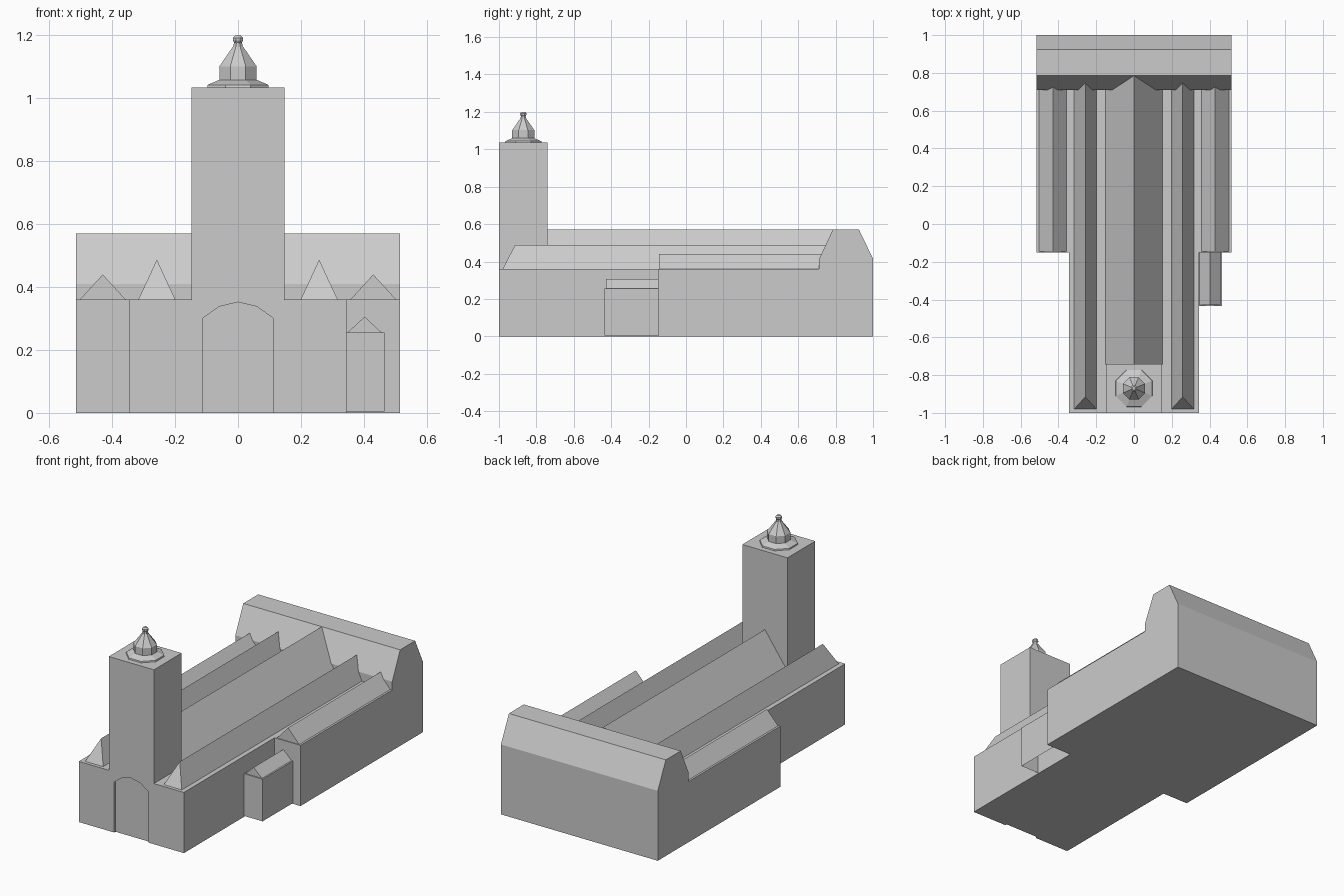
import bpy, bmesh, math
from mathutils import Vector

if "Cube" in bpy.data.objects:
    bpy.data.objects.remove(bpy.data.objects["Cube"])


def finish(name, bm):
    bmesh.ops.recalc_face_normals(bm, faces=bm.faces)
    me = bpy.data.meshes.new(name)
    bm.to_mesh(me)
    bm.free()
    ob = bpy.data.objects.new(name, me)
    bpy.context.collection.objects.link(ob)
    return ob


def extrude(name, pts, vec):
    """Solid from a planar outline swept along a vector."""
    bm = bmesh.new()
    face = bm.faces.new([bm.verts.new(p) for p in pts])
    new = bmesh.ops.extrude_face_region(bm, geom=[face], use_keep_orig=True)["geom"]
    bmesh.ops.translate(bm, vec=Vector(vec), verts=[v for v in new if isinstance(v, bmesh.types.BMVert)])
    return finish(name, bm)


def box(name, x0, x1, y0, y1, z0, z1):
    return extrude(name, [(x0, y0, z0), (x1, y0, z0), (x1, y1, z0), (x0, y1, z0)], (0, 0, z1 - z0))


def gable(name, x0, x1, y0, y1, z0, z1, hip=0.0):
    """Pitched roof along y; hip slopes the front end back."""
    xm = (x0 + x1) / 2
    ob = extrude(name, [(x0, y0, z0), (x1, y0, z0), (xm, y0, z1)], (0, y1 - y0, 0))
    for v in ob.data.vertices:
        if v.co.z > z1 - 1e-4 and v.co.y < y0 + 1e-4:
            v.co.y += hip
    return ob


def combine(target, other, operation):
    mod = target.modifiers.new("combine", "BOOLEAN")
    mod.operation, mod.object, mod.solver = operation, other, "EXACT"
    bpy.context.view_layer.objects.active = target
    bpy.ops.object.modifier_apply(modifier=mod.name)
    bpy.data.objects.remove(other)


def lathe(name, profile, sides, y):
    """Faceted stack of rings, flat side to the front."""
    bm = bmesh.new()
    rings = []
    for r, z in profile:
        rings.append([bm.verts.new((r * math.cos(a), y + r * math.sin(a), z))
                      for a in (2 * math.pi * (i + 0.5) / sides for i in range(sides))])
    for a, b in zip(rings, rings[1:]):
        for i in range(sides):
            j = (i + 1) % sides
            bm.faces.new((a[i], a[j], b[j], b[i]))
    bm.faces.new(rings[0])
    bm.faces.new(rings[-1])
    return finish(name, bm)


# Main walls: narrow front, wider rear, with a flat top
half = [(0.345, -1), (0.345, -0.15), (0.515, -0.15), (0.515, 0.71)]
outline = half + [(-x, y) for x, y in reversed(half)]
walls = extrude("main_walls", [(x, y, 0) for x, y in outline], (0, 0, 0.36))

# Rear cross wing and front tower joined to the walls
wing_profile = [(0.71, 0), (0.71, 0.41), (0.785, 0.57), (0.925, 0.57), (1, 0.415), (1, 0)]
combine(walls, extrude("cross_wing", [(-0.515, y, z) for y, z in wing_profile], (1.03, 0, 0)), "UNION")
combine(walls, box("tower", -0.148, 0.148, -1, -0.74, 0.36, 1.035), "UNION")

# Shallow arched doorway
arch = [(0.113, -0.05), (0.113, 0.30), (0.06, 0.338), (0, 0.352), (-0.06, 0.338), (-0.113, 0.30), (-0.113, -0.05)]
combine(walls, extrude("doorway", [(x, -1.05, z) for x, z in arch], (0, 0.062, 0)), "DIFFERENCE")

# Roofs: nave plus mirrored inner and outer aisles
gable("nave_roof", -0.15, 0.15, -0.745, 0.80, 0.36, 0.57)
for side, s in (("right", 1), ("left", -1)):
    gable(f"inner_aisle_roof_{side}", *sorted((s * 0.199, s * 0.317)), -0.98, 0.75, 0.36, 0.487, hip=0.065)
    gable(f"outer_aisle_roof_{side}", *sorted((s * 0.357, s * 0.503)), -0.145, 0.73, 0.36, 0.44)

# Side porch, open underneath
porch = box("side_porch", 0.345, 0.466, -0.435, -0.15, 0.005, 0.255)
bm = bmesh.new()
bm.from_mesh(porch.data)
bmesh.ops.delete(bm, geom=[f for f in bm.faces if f.normal.z < -0.9], context="FACES")
bm.to_mesh(porch.data)
bm.free()
gable("side_porch_roof", 0.348, 0.457, -0.428, -0.15, 0.255, 0.306)

# Tower cap: flared base, lantern drum, spire and knob
lathe("lantern", [(0.106, 1.034), (0.104, 1.043), (0.064, 1.059), (0.064, 1.102), (0.017, 1.165)], 8, -0.87)
lathe("finial", [(0.016, 1.16), (0.014, 1.178), (0.018, 1.184), (0.018, 1.192), (0.010, 1.2)], 8, -0.87)
